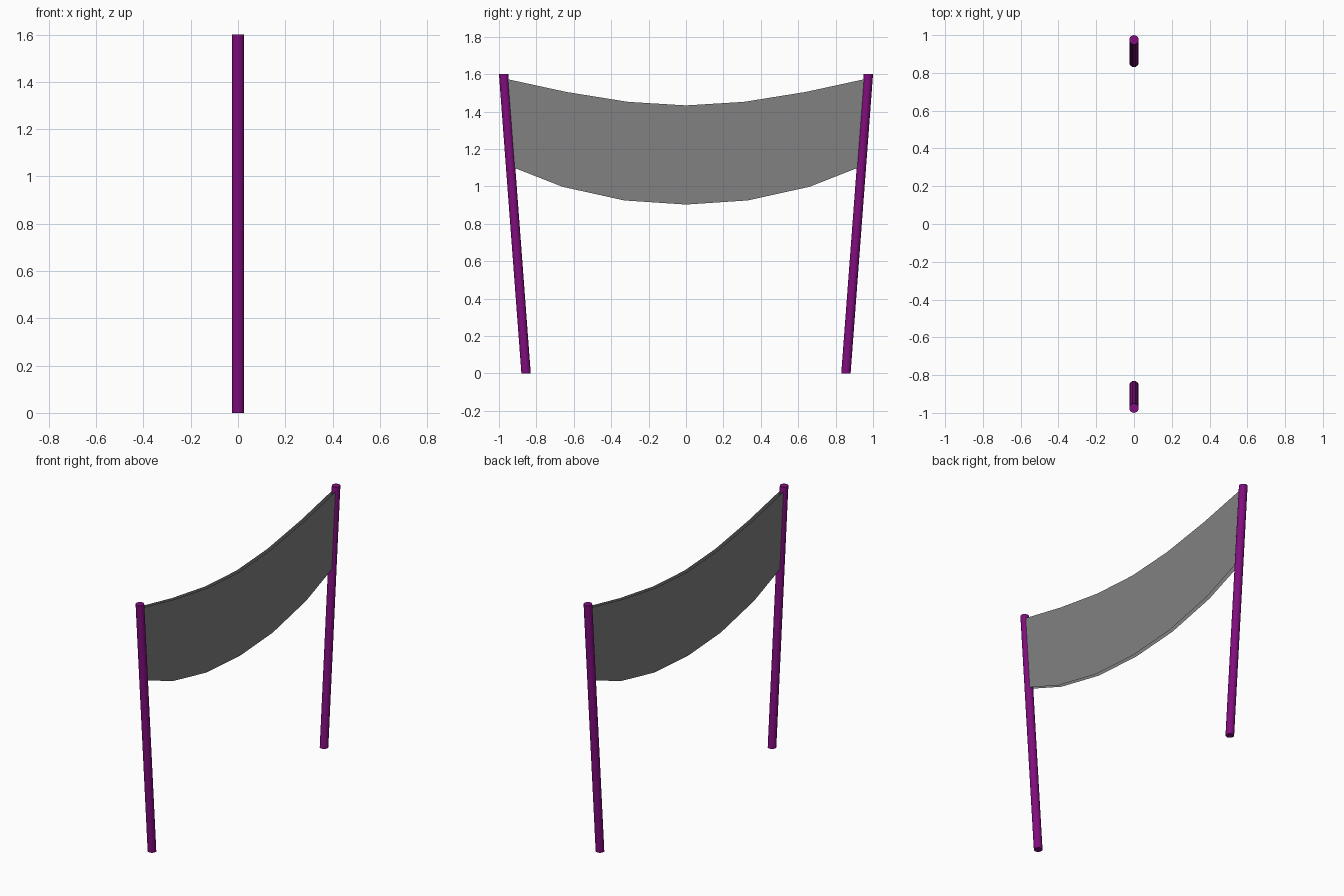
import bpy, bmesh

cube = bpy.data.objects.get("Cube")
if cube:
    bpy.data.objects.remove(cube)


def make_material(name, rgb):
    mat = bpy.data.materials.new(name)
    mat.use_nodes = True
    mat.diffuse_color = (*rgb, 1)
    mat.node_tree.nodes["Principled BSDF"].inputs["Base Color"].default_value = (*rgb, 1)
    return mat


def add_object(name, bm, mat):
    mesh = bpy.data.meshes.new(name)
    bm.to_mesh(mesh)
    bm.free()
    mesh.materials.append(mat)
    obj = bpy.data.objects.new(name, mesh)
    bpy.context.collection.objects.link(obj)
    return obj


purple = make_material("purple pole", (0.22, 0.004, 0.21))
grey = make_material("grey cloth", (0.22, 0.22, 0.22))

HEIGHT = 1.6
BASE_Y, TOP_Y = 0.855, 0.975
RADIUS = 0.025

# Poles lean outwards, with level ends
for name, side in (("front_pole", -1), ("back_pole", 1)):
    bm = bmesh.new()
    bmesh.ops.create_cone(bm, cap_ends=True, segments=16, radius1=RADIUS,
                          radius2=RADIUS, depth=HEIGHT)
    for v in bm.verts:
        v.co.z += HEIGHT / 2
        v.co.y += side * (BASE_Y + (TOP_Y - BASE_Y) * v.co.z / HEIGHT)
    for f in bm.faces:
        f.smooth = len(f.verts) == 4
    for e in bm.edges:
        e.smooth = all(f.smooth for f in e.link_faces)
    add_object(name, bm, purple)

# Sagging banner: two open sheets, hung between the pole axes
top_half = [(0, 1.433), (0.31, 1.452), (0.64, 1.505), (0.972, 1.577)]
bottom_half = [(0, 0.903), (0.33, 0.925), (0.66, 0.998), (0.938, 1.107)]


def mirrored(half):
    return [(-y, z) for y, z in reversed(half[1:])] + half


for name, x in (("left_banner_sheet", 0.012), ("right_banner_sheet", -0.012)):
    bm = bmesh.new()
    top = [bm.verts.new((x, y, z)) for y, z in mirrored(top_half)]
    bottom = [bm.verts.new((x, y, z)) for y, z in mirrored(bottom_half)]
    for i in range(len(top) - 1):
        quad = [bottom[i], bottom[i + 1], top[i + 1], top[i]]
        bm.faces.new(quad if x > 0 else quad[::-1])
    add_object(name, bm, grey)
